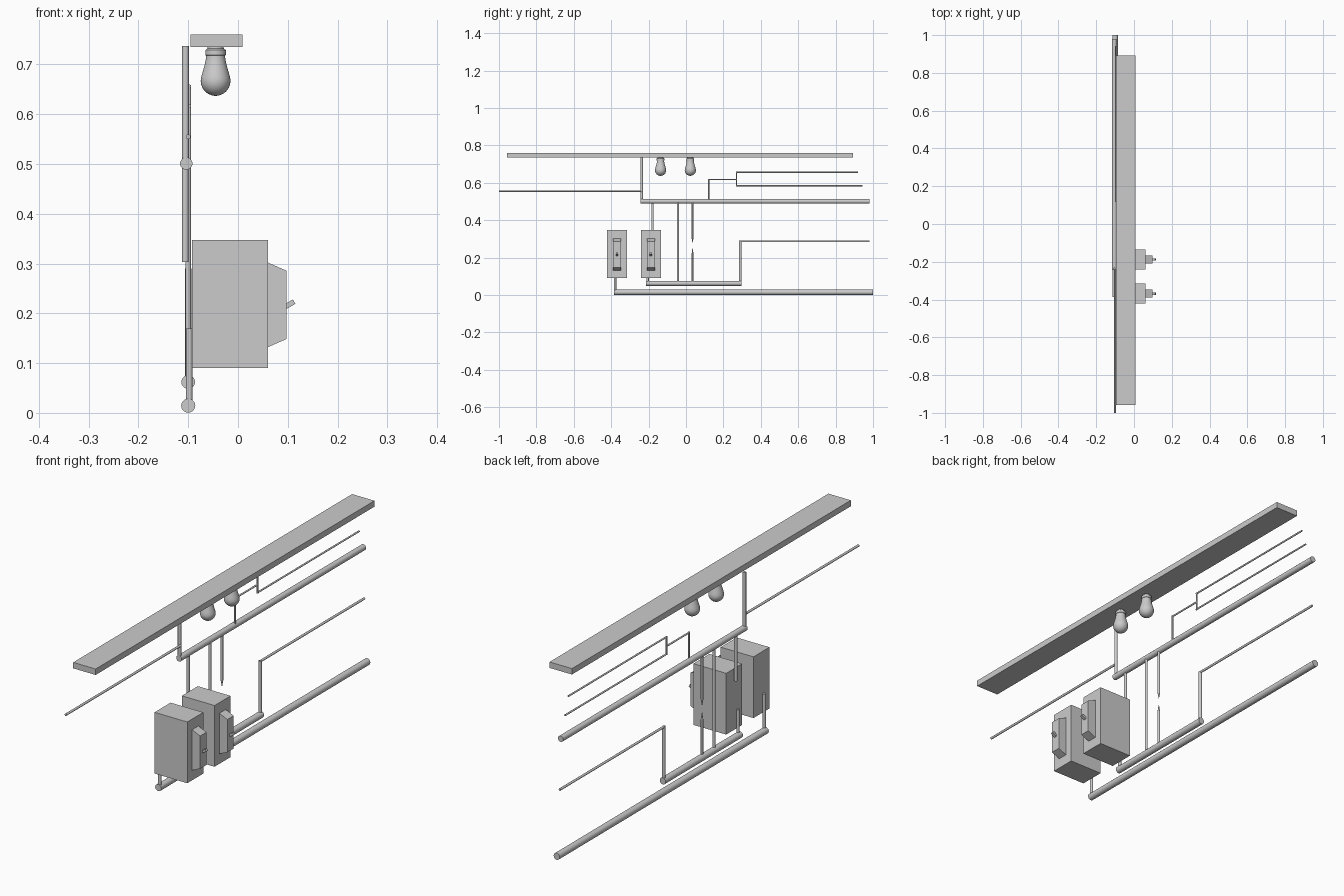
import bpy, bmesh
from math import sin, cos, pi
from mathutils import Vector

if "Cube" in bpy.data.objects:
    bpy.data.objects.remove(bpy.data.objects["Cube"])


def add_object(name, bm, smooth=False):
    bmesh.ops.recalc_face_normals(bm, faces=bm.faces[:])
    mesh = bpy.data.meshes.new(name)
    bm.to_mesh(mesh)
    bm.free()
    obj = bpy.data.objects.new(name, mesh)
    bpy.context.collection.objects.link(obj)
    if smooth:
        bpy.ops.object.select_all(action='DESELECT')
        obj.select_set(True)
        bpy.context.view_layer.objects.active = obj
        bpy.ops.object.shade_smooth_by_angle(angle=0.7)
    return obj


def box(name, lo, hi):
    bm = bmesh.new()
    bmesh.ops.create_cube(bm, size=1)
    for v in bm.verts:
        v.co = Vector([(lo[i] + hi[i]) / 2 + v.co[i] * (hi[i] - lo[i]) for i in range(3)])
    return add_object(name, bm)


def rod(name, a, b, r, r_end=None):
    a, b = Vector(a), Vector(b)
    bm = bmesh.new()
    bmesh.ops.create_cone(bm, cap_ends=True, segments=20, radius1=r,
                          radius2=r if r_end is None else r_end, depth=(b - a).length)
    rot = Vector((0, 0, 1)).rotation_difference(b - a)
    for v in bm.verts:
        v.co = rot @ v.co + (a + b) / 2
    return add_object(name, bm, True)


def lathe(name, profile, centre, n=32):
    bm = bmesh.new()
    rings = [[bm.verts.new((centre[0] + r * cos(2 * pi * i / n),
                            centre[1] + r * sin(2 * pi * i / n), z)) for i in range(n)]
             for r, z in profile]
    for lower, upper in zip(rings, rings[1:]):
        for i in range(n):
            j = (i + 1) % n
            bm.faces.new((lower[i], lower[j], upper[j], upper[i]))
    bm.faces.new(rings[0])
    bm.faces.new(rings[-1])
    return add_object(name, bm, True)


# Overhead plank
box("top_plank", (-0.095, -0.957, 0.735), (0.009, 0.892, 0.76))

# Hanging bulbs: round glass, tapering neck and stepped cap
glass = [(0.03 * sin(t * pi / 12), 0.667 - 0.03 * cos(t * pi / 12)) for t in
         (0.3, 1, 2, 3, 4, 5, 6, 7)]
bulb = glass + [(0.026, 0.685), (0.0215, 0.701), (0.0195, 0.711), (0.019, 0.718),
                (0.0205, 0.719), (0.0205, 0.729), (0.0165, 0.732), (0.016, 0.737)]
for i, y in enumerate((-0.136, 0.023)):
    lathe(f"bulb_{i + 1}", bulb, (-0.045, y))

# Switch boxes with bevelled plate and tilted lever
for i, y in enumerate((-0.369, -0.188)):
    box(f"switch_box_{i + 1}", (-0.092, y - 0.053, 0.09), (0.06, y + 0.053, 0.347))
    plate = box(f"switch_plate_{i + 1}", (0.06, y - 0.021, 0.132), (0.097, y + 0.021, 0.302))
    for v in plate.data.vertices:
        if v.co.x > 0.09:
            v.co.z = 0.217 + (v.co.z - 0.217) * 0.81
    lever = box(f"switch_lever_{i + 1}", (-0.013, -0.006, -0.005), (0.013, 0.006, 0.005))
    lever.location = (0.1015, y, 0.217)
    lever.rotation_euler = (0, -0.52, 0)

# Long horizontal pipes: name, x, y start, y end, z, radius
for name, x, y0, y1, z, r in (
        ("bottom_pipe", -0.1, -0.386, 1.0, 0.0145, 0.0142),
        ("middle_pipe", -0.1, -0.215, 0.297, 0.062, 0.0138),
        ("upper_pipe", -0.104, -0.243, 0.98, 0.501, 0.0125),
        ("left_wire", -0.1, -1.0, -0.238, 0.555, 0.0048),
        ("lower_right_wire", -0.1, 0.285, 0.98, 0.287, 0.0048),
        ("branch_wire", -0.098, 0.117, 0.271, 0.617, 0.0035),
        ("branch_wire_top", -0.098, 0.267, 0.92, 0.656, 0.0035),
        ("branch_wire_bottom", -0.098, 0.267, 0.943, 0.584, 0.0035)):
    rod(name, (x, y0, z), (x, y1, z), r)

# Upright pipes: name, x, y, z start, z end, radius
for name, x, y, z0, z1, r in (
        ("box_1_lower_post", -0.098, -0.379, 0.015, 0.17, 0.0065),
        ("box_2_lower_post", -0.098, -0.205, 0.062, 0.17, 0.0065),
        ("box_2_upper_post", -0.106, -0.179, 0.303, 0.501, 0.0065),
        ("plank_post", -0.1055, -0.237, 0.501, 0.737, 0.0068),
        ("centre_post", -0.1, -0.043, 0.062, 0.501, 0.0055),
        ("right_post", -0.1, 0.29, 0.062, 0.29, 0.0065),
        ("branch_riser", -0.098, 0.121, 0.501, 0.62, 0.0035),
        ("branch_split", -0.098, 0.27, 0.581, 0.659, 0.0035),
        ("gap_rod_lower", -0.099, 0.035, 0.062, 0.22, 0.005),
        ("gap_rod_upper", -0.099, 0.035, 0.305, 0.501, 0.005)):
    rod(name, (x, y, z0), (x, y, z1), r)

# Pointed tips on either side of the gap
rod("gap_tip_lower", (-0.099, 0.035, 0.22), (-0.099, 0.035, 0.25), 0.005, 0.0008)
rod("gap_tip_upper", (-0.099, 0.035, 0.305), (-0.099, 0.035, 0.28), 0.005, 0.0008)
